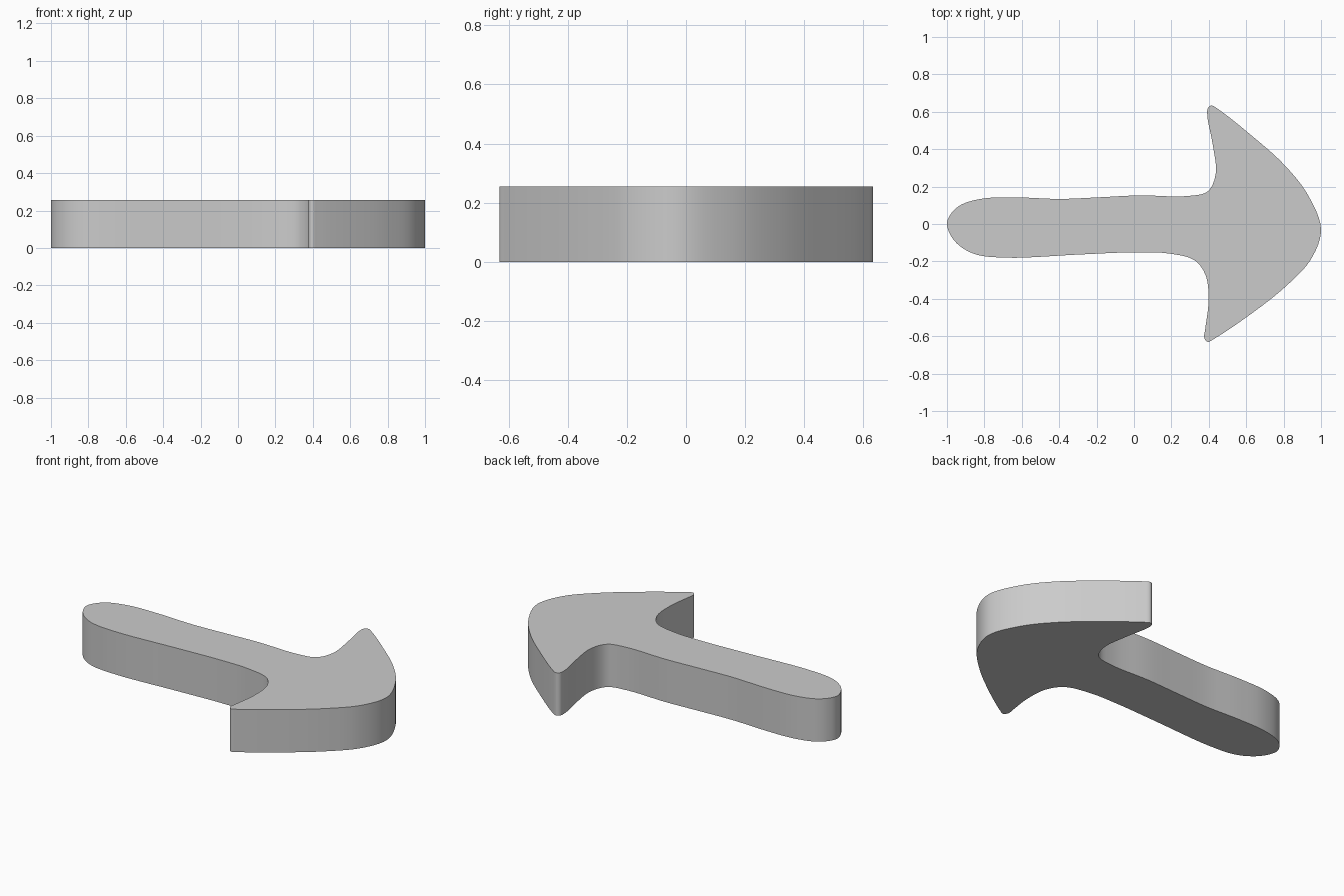
import bpy, bmesh, math
from mathutils import Vector

if "Cube" in bpy.data.objects:
    bpy.data.objects.remove(bpy.data.objects["Cube"])

HEIGHT = 0.255
STEPS = 6

# Hand-drawn arrow outline, clockwise from the tail end
outline = [Vector(p) for p in [
    (-1, 0), (-.975, .06), (-.92, .105), (-.8, .137), (-.62, .142), (-.4, .134),
    (-.18, .143), (.03, .153), (.28, .149), (.395, .175), (.437, .27),
    (.42, .43), (.393, .57), (.395, .62), (.415, .633), (.46, .607), (.62, .48),
    (.8, .32), (.93, .155), (1, -.03), (.945, -.19), (.81, -.335),
    (.62, -.485), (.43, -.613), (.395, -.63), (.376, -.61), (.381, -.56),
    (.398, -.42), (.385, -.28), (.325, -.195), (.18, -.157), (-.02, -.152),
    (-.29, -.163), (-.69, -.18), (-.86, -.158), (-.96, -.09)]]


def spline(a, b, c, d, u):
    """Centripetal Catmull-Rom point between b and c."""
    t0 = 0
    t1 = t0 + math.sqrt((b - a).length)
    t2 = t1 + math.sqrt((c - b).length)
    t3 = t2 + math.sqrt((d - c).length)
    t = t1 + u * (t2 - t1)

    def mix(p, q, s, e):
        return p * ((e - t) / (e - s)) + q * ((t - s) / (e - s))

    ab, bc, cd = mix(a, b, t0, t1), mix(b, c, t1, t2), mix(c, d, t2, t3)
    return mix(mix(ab, bc, t0, t2), mix(bc, cd, t1, t3), t1, t2)


# Smooth outline extruded into a flat slab
bm = bmesh.new()
n = len(outline)
verts = []
for i in range(n):
    quad = [outline[(i + k) % n] for k in (-1, 0, 1, 2)]
    for s in range(STEPS):
        p = spline(*quad, s / STEPS)
        verts.append(bm.verts.new((p.x, p.y, 0)))
base = bm.faces.new(verts)
ext = bmesh.ops.extrude_face_region(bm, geom=[base], use_keep_orig=True)
top = [g for g in ext["geom"] if isinstance(g, bmesh.types.BMVert)]
bmesh.ops.translate(bm, verts=top, vec=(0, 0, HEIGHT))
bmesh.ops.recalc_face_normals(bm, faces=bm.faces)

mesh = bpy.data.meshes.new("arrow")
bm.to_mesh(mesh)
bm.free()
arrow = bpy.data.objects.new("arrow", mesh)
bpy.context.collection.objects.link(arrow)

# Rounded sides smooth, cap edges sharp
bpy.context.view_layer.objects.active = arrow
arrow.select_set(True)
bpy.ops.object.shade_smooth_by_angle(angle=math.radians(35))
